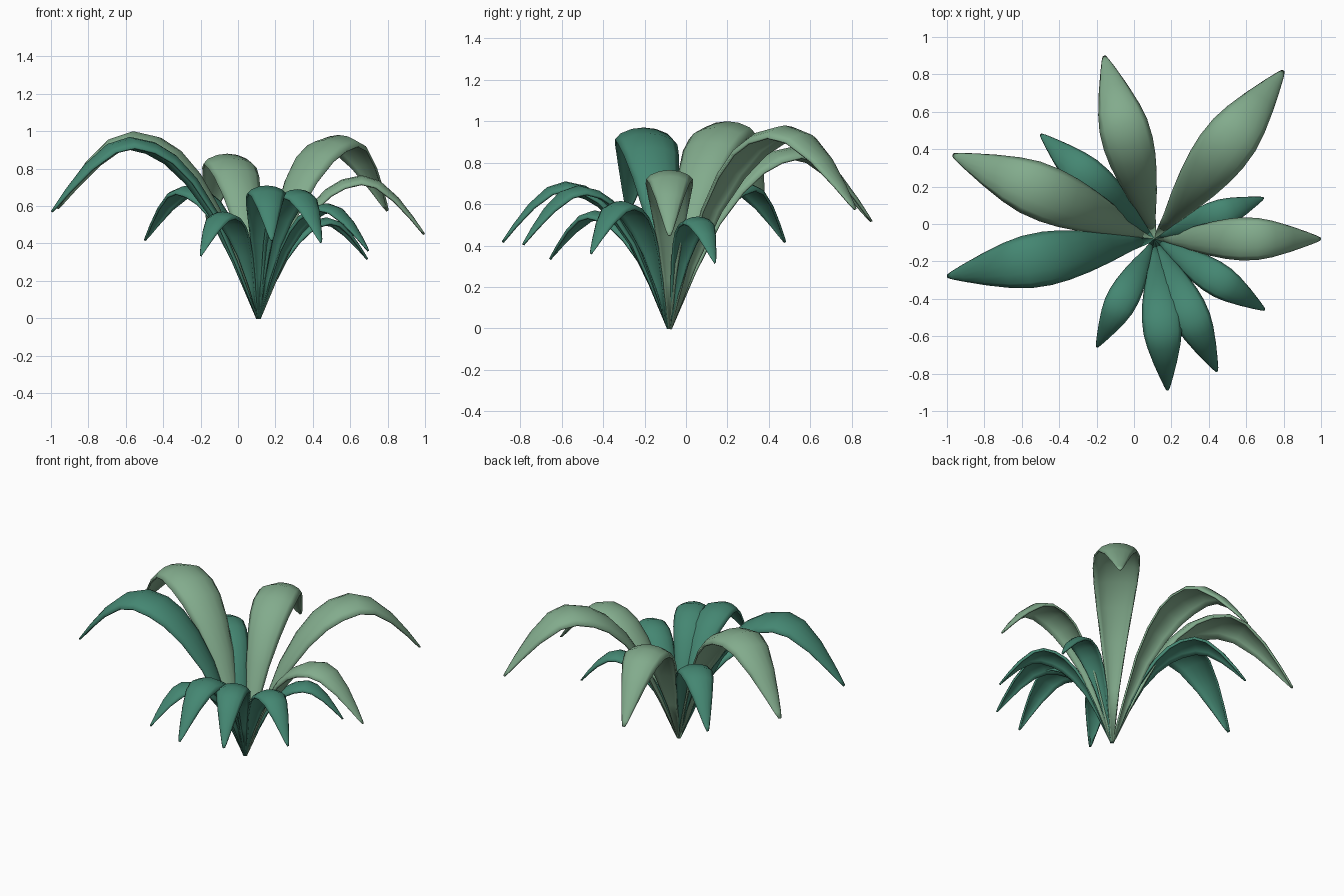
import bpy, bmesh, math
from mathutils import Vector

if "Cube" in bpy.data.objects:
    bpy.data.objects.remove(bpy.data.objects["Cube"])


def material(name, rgb):
    m = bpy.data.materials.new(name)
    m.diffuse_color = (*rgb, 1)
    m.use_nodes = True
    m.node_tree.nodes["Principled BSDF"].inputs["Base Color"].default_value = m.diffuse_color
    return m


LIGHT = material("pale_sage_green", (0.225, 0.41, 0.265))
DARK = material("deep_teal_green", (0.058, 0.24, 0.168))

BASE = Vector((0.11, -0.08, 0.0))

# Arch of a leaf: (distance outward, height, width), each relative to its maximum
ARCH = [(0, 0, .08), (.1, .31, .28), (.2, .59, .56), (.3, .775, .78),
        (.4, .9, .93), (.5, .97, 1), (.62, 1, .98), (.73, .96, .85),
        (.84, .845, .6), (.93, .71, .33), (.98, .625, .16), (1, .59, .07)]

# Vaulted cross-section: (sideways, drop), in half widths
SECTION = [(-1, -.40), (-.8, -.2), (-.42, -.05), (0, 0),
           (.42, -.05), (.8, -.2), (1, -.40)]


def leaf(name, tip_x, tip_y, peak, width, mat):
    out = Vector((tip_x, tip_y, 0)) - BASE
    reach = out.length
    out.normalize()
    side = Vector((-out.y, out.x, 0))
    spine = [BASE + out * (r * reach) + Vector((0, 0, z * peak)) for r, z, _ in ARCH]
    bm = bmesh.new()
    rows = []
    for i, p in enumerate(spine):
        tangent = (spine[min(i + 1, len(spine) - 1)] - spine[max(i - 1, 0)]).normalized()
        up = tangent.cross(side)
        half = ARCH[i][2] * width / 2
        rows.append([bm.verts.new(p + side * (s * half) + up * (d * half))
                     for s, d in SECTION])
    for a, b in zip(rows, rows[1:]):
        for j in range(len(SECTION) - 1):
            bm.faces.new((a[j], b[j], b[j + 1], a[j + 1]))
    bm.normal_update()
    # Upper side must face upward past the peak
    if sum(f.normal.z * f.calc_area() for f in bm.faces) < 0:
        bmesh.ops.reverse_faces(bm, faces=bm.faces[:])
    for v in bm.verts:
        v.co.z = max(v.co.z, 0)
    mesh = bpy.data.meshes.new(name)
    bm.to_mesh(mesh)
    bm.free()
    mesh.materials.append(mat)
    ob = bpy.data.objects.new(name, mesh)
    bpy.context.collection.objects.link(ob)
    # Thin leaf blade
    solid = ob.modifiers.new("thickness", 'SOLIDIFY')
    solid.thickness = 0.012
    solid.offset = -1
    bpy.context.view_layer.objects.active = ob
    ob.select_set(True)
    bpy.ops.object.shade_smooth_by_angle(angle=math.radians(40))
    ob.select_set(False)


# Large outer leaves
leaf("large_leaf_left_back", -.97, .37, 1.0, .30, LIGHT)
leaf("large_leaf_left_front", -1.0, -.28, .97, .29, DARK)
leaf("large_leaf_back", -.16, .90, .88, .27, LIGHT)
leaf("large_leaf_right_back", .80, .82, .98, .29, LIGHT)
leaf("large_leaf_right", 1.0, -.08, .765, .23, LIGHT)

# Small leaves
leaf("small_leaf_left_back", -.50, .48, .71, .21, DARK)
leaf("small_leaf_right_back", .695, .14, .54, .16, DARK)
leaf("small_leaf_right_front", .70, -.46, .615, .18, DARK)
leaf("small_leaf_front_right", .445, -.79, .69, .20, DARK)
leaf("small_leaf_front", .18, -.89, .71, .21, DARK)
leaf("small_leaf_front_left", -.20, -.66, .57, .17, DARK)
